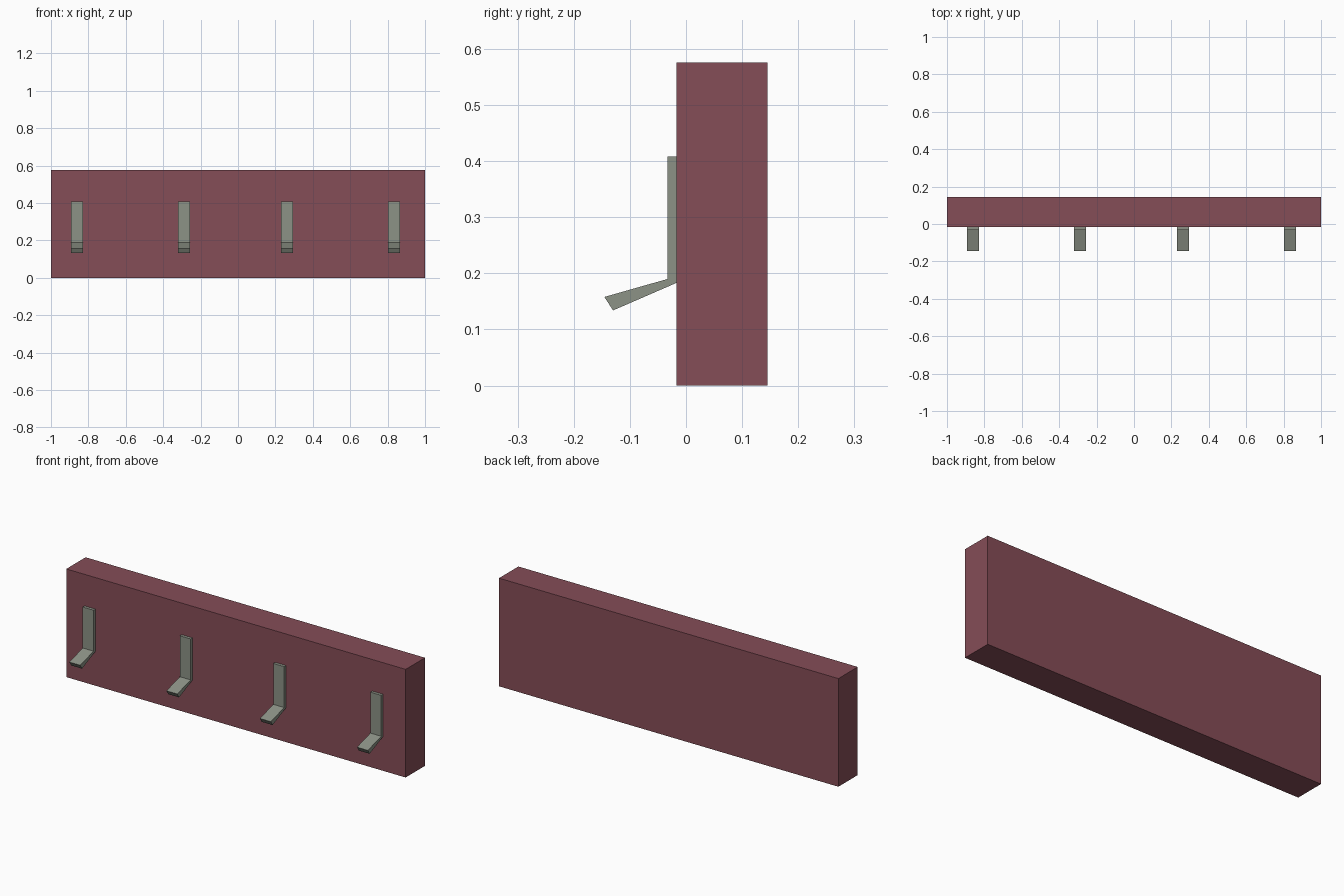
import bpy
import bmesh

if "Cube" in bpy.data.objects:
    bpy.data.objects.remove(bpy.data.objects["Cube"])


def material(name, rgb):
    mat = bpy.data.materials.new(name)
    mat.diffuse_color = (*rgb, 1.0)
    mat.use_nodes = True
    mat.node_tree.nodes["Principled BSDF"].inputs["Base Color"].default_value = mat.diffuse_color
    return mat


def extrude_profile(name, profile, x0, x1, mat):
    """Extrude a (y, z) side profile along x from x0 to x1."""
    bm = bmesh.new()
    face = bm.faces.new([bm.verts.new((x0, y, z)) for y, z in profile])
    ext = bmesh.ops.extrude_face_region(bm, geom=[face])
    verts = [g for g in ext["geom"] if isinstance(g, bmesh.types.BMVert)]
    bmesh.ops.translate(bm, verts=verts, vec=(x1 - x0, 0, 0))
    bmesh.ops.recalc_face_normals(bm, faces=bm.faces)
    mesh = bpy.data.meshes.new(name)
    bm.to_mesh(mesh)
    bm.free()
    mesh.materials.append(mat)
    obj = bpy.data.objects.new(name, mesh)
    bpy.context.collection.objects.link(obj)
    return obj


wood = material("dark red wood", (0.235, 0.074, 0.095))
metal = material("grey green metal", (0.263, 0.288, 0.238))

FRONT, BACK, TOP = -0.017, 0.1455, 0.576

# Wall board
extrude_profile("board", [(FRONT, 0), (BACK, 0), (BACK, TOP), (FRONT, TOP)],
                -1, 1, wood)

# Hooks: upright plate with a prong that thickens towards its tip
hook_profile = [(FRONT, 0.408), (-0.033, 0.408), (-0.033, 0.190),
                (-0.1455, 0.158), (-0.130, 0.134), (FRONT, 0.183)]
HALF_WIDTH = 0.032
for i, x in enumerate((-0.86, -0.288, 0.263, 0.835), 1):
    extrude_profile(f"hook_{i}", hook_profile, x - HALF_WIDTH, x + HALF_WIDTH, metal)
